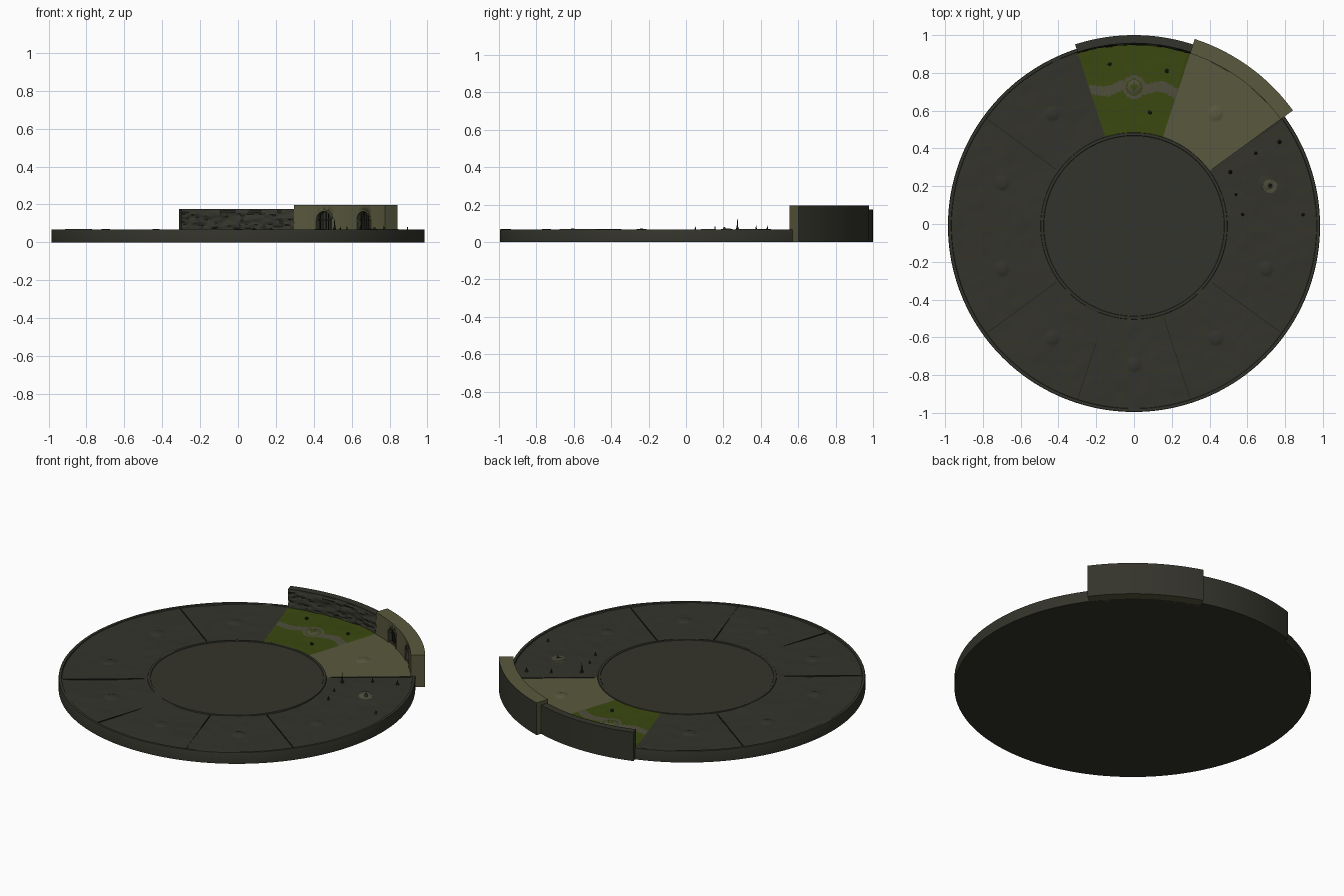
import bpy, bmesh, math, random
from mathutils import Vector, Matrix, noise

if "Cube" in bpy.data.objects:
    bpy.data.objects.remove(bpy.data.objects["Cube"])

random.seed(4)
CY = -0.01          # centre of the disc in y
R = 0.985
FLOOR = 0.062
rad = math.radians


def mat(name, r, g, b):
    m = bpy.data.materials.new(name)
    m.diffuse_color = (r, g, b, 1)
    m.use_nodes = True
    m.node_tree.nodes["Principled BSDF"].inputs["Base Color"].default_value = m.diffuse_color
    return m


GREY = mat("dark_grey_stone", 0.034, 0.034, 0.025)
TAN = mat("tan_stone", 0.10, 0.098, 0.048)
GREEN = mat("grass_green", 0.043, 0.064, 0.005)
PATH = mat("path_stone", 0.078, 0.076, 0.045)
DARK = mat("dark_trunk", 0.016, 0.017, 0.011)


def finish(name, bm, mats, angle=30):
    bmesh.ops.recalc_face_normals(bm, faces=bm.faces)
    me = bpy.data.meshes.new(name)
    bm.to_mesh(me)
    bm.free()
    for m in mats:
        me.materials.append(m)
    ob = bpy.data.objects.new(name, me)
    bpy.context.collection.objects.link(ob)
    bpy.ops.object.select_all(action='DESELECT')
    ob.select_set(True)
    bpy.context.view_layer.objects.active = ob
    bpy.ops.object.shade_smooth_by_angle(angle=rad(angle))
    return ob


def pol(r, a, z=0.0):
    return Vector((r * math.cos(rad(a)), CY + r * math.sin(rad(a)), z))


def height(r, a):
    # rolling ground, flat plaza, raised rings and one low dome per sector
    z = FLOOR
    if r > 0.967:
        return 0.068 + 0.003 * noise.noise(Vector((math.cos(rad(a)) * 3, math.sin(rad(a)) * 3, 2)))
    if 0.478 <= r <= 0.494:
        return z + 0.005
    if r < 0.478:
        return z + 0.002
    off = (a + 18 + 18) % 36 - 18
    d = math.hypot(r * math.cos(rad(off)) - 0.735, r * math.sin(rad(off)))
    if not 36 <= a <= 72:
        p = pol(r, a)
        z += 0.006 * noise.noise(Vector((p.x * 3.5, p.y * 3.5, 0.3))) + 0.002 * noise.noise(p * 14)
    if d < 0.036:
        z += 0.007 * math.sqrt(1 - (d / 0.036) ** 2)
    return z


def ground_colour(r, a):
    if not 0.494 < r < 0.967:
        return 0
    if 36 < a < 72:
        return 1
    if 72 < a < 108:
        c = pol(r, a) - pol(0.735, 90)
        d = c.length
        if d < 0.018 or 0.036 < d < 0.044:
            return 2
        wob = 0.745 + 0.012 * math.sin(rad((a - 90) * 24)) - 0.01 * math.cos(rad((a - 90) * 5))
        return 3 if d < 0.062 or abs(r - wob) < 0.027 else 2
    if 0 < a < 36:
        d = (pol(r, a) - Vector((0.72, 0.20, 0))).length
        return 3 if 0.014 < d < 0.036 else 0
    return 0


# round base with sculpted, coloured ground
bm = bmesh.new()
N = 720
radii = [0.12, 0.25, 0.38, 0.465, 0.477, 0.479, 0.493, 0.4945]
radii += [0.4945 + (0.966 - 0.4945) * i / 56 for i in range(1, 57)] + [0.968, 0.976, 0.983]
rings = []
for r in radii:
    rings.append([bm.verts.new(pol(r, i * 360 / N, height(r, i * 360 / N))) for i in range(N)])
for z in (0.063, 0.0):
    rings.append([bm.verts.new(pol(R, i * 360 / N, z)) for i in range(N)])
top = bm.verts.new((0, CY, FLOOR + 0.002))
for i in range(N):
    bm.faces.new((top, rings[0][i], rings[0][(i + 1) % N]))
for k in range(len(rings) - 1):
    rm = (radii[k] + radii[k + 1]) / 2 if k + 1 < len(radii) else R
    for i in range(N):
        j = (i + 1) % N
        f = bm.faces.new((rings[k][i], rings[k + 1][i], rings[k + 1][j], rings[k][j]))
        f.material_index = ground_colour(rm, (i + 0.5) * 360 / N)
bm.faces.new(rings[-1])
finish("round_base", bm, [GREY, TAN, GREEN, PATH])


def arc_wall(r0, r1, a0, a1, h, na, nz, bump=None):
    """Closed curved wall standing on z=0; bump moves the inner face."""
    bm = bmesh.new()
    cols = []
    for i in range(na + 1):
        a = a0 + (a1 - a0) * i / na
        col = []
        for k in range(nz + 1):
            z = h * k / nz
            col.append(bm.verts.new(pol(r0 + (bump(a, z) if bump else 0), a, z)))
        col += [bm.verts.new(pol(r1, a, h)), bm.verts.new(pol(r1, a, 0))]
        cols.append(col)
    n = nz + 3
    for c, d in zip(cols, cols[1:]):
        for k in range(n):
            f = bm.faces.new((c[k], c[(k + 1) % n], d[(k + 1) % n], d[k]))
            f.material_index = 1 if k == n - 2 else 0   # outer face
    bm.faces.new(cols[0])
    bm.faces.new(cols[-1])
    return bm


# rocky wall behind the grass sector
def rock(a, z):
    if z < 0.05 or z > 0.165:
        return 0.0
    p = Vector((a * 0.22 + z * 25, z * 45 - a * 0.12, 1.7))
    return -0.004 + 0.010 * noise.noise(p) + 0.005 * noise.noise(p * 2.3)


finish("rock_wall", arc_wall(0.967, 1.01, 72, 108, 0.175, 90, 24, rock), [GREY, GREY], 40)

# stone wall with two arched gateways
wall = finish("arched_wall", arc_wall(0.96, 1.04, 36, 72, 0.196, 36, 1), [TAN, GREY])
GATES = (46.3, 61.7)
HW, SPRING = 0.046, 0.118


def frame(a, r):
    # local x across the wall, local y outward
    return Matrix.Translation(pol(r, a)) @ Matrix.Rotation(rad(a - 90), 4, 'Z')


def arch_points(hw):
    pts = [(-hw, 0.058), (hw, 0.058)]
    return pts + [(hw * math.cos(rad(t)), SPRING + hw * math.sin(rad(t))) for t in range(0, 181, 15)]


for a in GATES:
    bm = bmesh.new()
    M = frame(a, 0.96)
    vs = [[bm.verts.new(M @ Vector((x, y, z))) for x, z in arch_points(HW)] for y in (-0.03, 0.04)]
    n = len(vs[0])
    bm.faces.new(vs[0])
    bm.faces.new(vs[1])
    for i in range(n):
        bm.faces.new((vs[0][i], vs[0][(i + 1) % n], vs[1][(i + 1) % n], vs[1][i]))
    for f in bm.faces:
        f.material_index = 1
    cut = finish("gate_cutter", bm, [TAN, GREY])
    cut.hide_render = True
    mod = wall.modifiers.new("gate", 'BOOLEAN')
    mod.operation, mod.solver, mod.object = 'DIFFERENCE', 'EXACT', cut
    bpy.context.view_layer.objects.active = wall
    bpy.ops.object.modifier_apply(modifier=mod.name)
    bpy.data.objects.remove(cut)


def box(bm, M, size, loc):
    bmesh.ops.create_cube(bm, size=1, matrix=M @ Matrix.Translation(loc) @ Matrix.Diagonal((*size, 1)))


# gate bars and stone arch trims
bars, trims = bmesh.new(), bmesh.new()
for a in GATES:
    M = frame(a, 0.96)
    for k in range(-2, 3):
        x = k * 0.016
        t = SPRING + math.sqrt(HW ** 2 - x * x)
        box(bars, M, (0.004, 0.004, t - 0.06), (x, 0.018, (t + 0.06) / 2))
    box(bars, M, (HW * 2, 0.004, 0.004), (0, 0.018, SPRING))
    inner, outer = arch_points(HW)[1:], arch_points(HW + 0.008)[1:]
    inner.append((-HW, 0.058))
    outer.append((-HW - 0.008, 0.058))
    strip = [[trims.verts.new(M @ Vector((x, y, z))) for (x, z), y in
              ((p, 0.004), (p, -0.004), (q, -0.004), (q, 0.004))] for p, q in zip(inner, outer)]
    for s, u in zip(strip, strip[1:]):
        for k in range(4):
            trims.faces.new((s[k], s[(k + 1) % 4], u[(k + 1) % 4], u[k]))
finish("gate_bars", bars, [DARK])
finish("arch_trims", trims, [TAN])

# thin seams between sectors
bm = bmesh.new()
for a in (36, 144, 216, 252, 288, 324):
    box(bm, frame(a, 0.735), (0.004, 0.45, 0.006), (0, 0, FLOOR))
finish("sector_seams", bm, [DARK])


# bare spiky trees with root flares
bm = bmesh.new()
for x, y, h in ((0.51, 0.275, 0.062), (0.645, 0.375, 0.026), (0.77, 0.435, 0.026), (0.54, 0.155, 0.022),
                (0.575, 0.05, 0.022), (0.895, 0.05, 0.02)):
    for r1, r2, hh in ((0.013, 0.004, h * 0.3), (0.006, 0.001, h)):
        bmesh.ops.create_cone(bm, cap_ends=True, segments=8, radius1=r1, radius2=r2, depth=hh + 0.004,
                              matrix=Matrix.Translation((x, y, FLOOR - 0.004 + (hh + 0.004) / 2)))
finish("spiky_trees", bm, [DARK])

# small stone spout in the middle of the pool
bm = bmesh.new()
bmesh.ops.create_cone(bm, cap_ends=True, segments=12, radius1=0.012, radius2=0.004, depth=0.022,
                      matrix=Matrix.Translation((0.72, 0.205, FLOOR + 0.008)))
finish("pool_spout", bm, [GREY])

# little rocks on the grass
bm = bmesh.new()
for x, y in ((-0.13, 0.845), (0.175, 0.81), (0.085, 0.59)):
    bmesh.ops.create_icosphere(bm, subdivisions=1, radius=0.011, matrix=Matrix.Translation((x, y, FLOOR + 0.004)))
for v in bm.verts:
    v.co += Vector([random.uniform(-0.002, 0.002) for _ in range(3)])
finish("grass_rocks", bm, [DARK])
